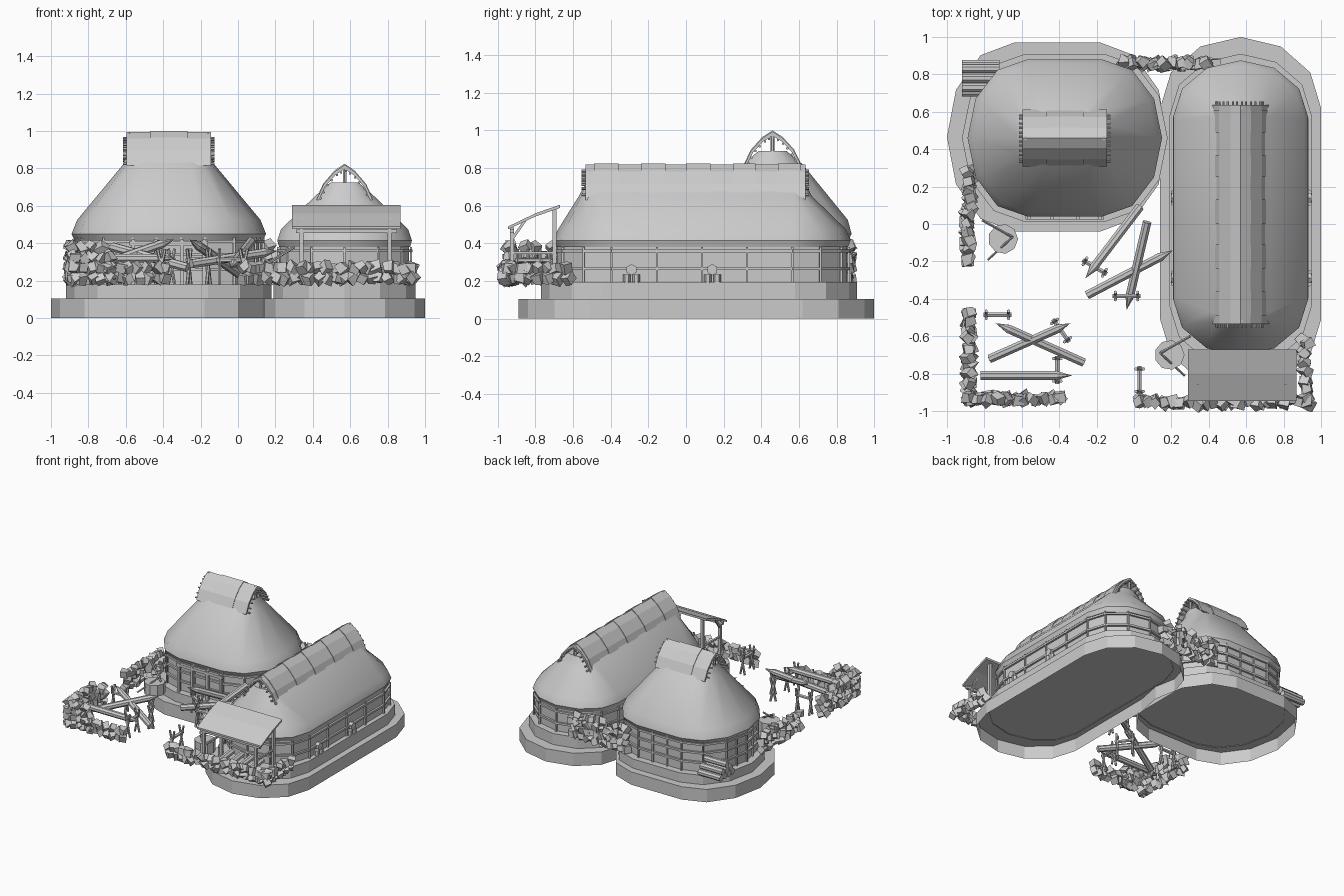
import bpy, bmesh, math, random
from mathutils import Vector, Matrix

random.seed(4)
if "Cube" in bpy.data.objects:
    bpy.data.objects.remove(bpy.data.objects["Cube"])

grey = bpy.data.materials.new("plain_grey")
grey.use_nodes = True
grey.diffuse_color = (0.6, 0.6, 0.6, 1)
grey.node_tree.nodes["Principled BSDF"].inputs["Base Color"].default_value = (0.6, 0.6, 0.6, 1)


def finish(name, bm, smooth=False):
    bmesh.ops.recalc_face_normals(bm, faces=bm.faces)
    me = bpy.data.meshes.new(name)
    bm.to_mesh(me)
    bm.free()
    me.materials.append(grey)
    ob = bpy.data.objects.new(name, me)
    bpy.context.collection.objects.link(ob)
    if smooth:
        bpy.ops.object.select_all(action='DESELECT')
        ob.select_set(True)
        bpy.context.view_layer.objects.active = ob
        bpy.ops.object.shade_smooth_by_angle(angle=math.radians(32))
    return ob


def beam(bm, a, b, r, sides=6, tip=0):
    """Round or square bar from a to b, with an optional pointed end at b."""
    a, b = Vector(a), Vector(b)
    d = (b - a).normalized()
    q = d.to_track_quat('Z', 'Y')
    def loop(c):
        return [bm.verts.new(c + q @ Vector((r * math.cos(t), r * math.sin(t), 0)))
                for t in (math.tau * (i + .5) / sides for i in range(sides))]
    lo, hi = loop(a), loop(b - d * tip)
    bm.faces.new(lo)
    for i in range(sides):
        j = (i + 1) % sides
        bm.faces.new((lo[i], lo[j], hi[j], hi[i]))
    if tip:
        p = bm.verts.new(b)
        for i in range(sides):
            bm.faces.new((hi[i], hi[(i + 1) % sides], p))
    else:
        bm.faces.new(hi)


def ring(c, axis, a, b, e, z, n=6):
    """Straight-sided oval: half length a, half width b, rounded end length e."""
    pts = []
    for s in (1, -1):
        for i in range(n + 1):
            t = -math.pi / 2 + math.pi * i / n
            u, v = s * (a - e + e * math.cos(t)), s * b * math.sin(t)
            pts.append(Vector((c[0] + (u if axis == 'x' else v), c[1] + (v if axis == 'x' else u), z)))
    return pts


def loft(name, rings, top=True, bottom=False, smooth=False):
    bm = bmesh.new()
    loops = [[bm.verts.new(p) for p in r] for r in rings]
    n = len(loops[0])
    for lo, hi in zip(loops, loops[1:]):
        for i in range(n):
            j = (i + 1) % n
            bm.faces.new((lo[i], lo[j], hi[j], hi[i]))
    if top:
        bm.faces.new(loops[-1])
    if bottom:
        bm.faces.new(loops[0])
    return finish(name, bm, smooth)


def ridge_cap(name, c, axis, half, eave, peak, panels):
    """Arched thatch shell over the ridge, with raised panels and pole ends."""
    def place(u, v, z):
        return (c[0] + u, c[1] + v, z) if axis == 'x' else (c[0] + v, c[1] + u, z)
    h = peak - eave
    def arch(lift):
        half_arch = [(-.155, 0), (-.115, .45), (-.055, .81), (0, 1)]
        pts = half_arch + [(-v, z) for v, z in half_arch[-2::-1]]
        return [(v * (1 + lift * 4), eave + z * (h + lift)) for v, z in pts]
    def shell(bm, u0, u1, out, inn):
        sec = arch(out) + arch(inn)[::-1]
        f = [bm.verts.new(place(u0, v, z)) for v, z in sec]
        g = [bm.verts.new(place(u1, v, z)) for v, z in sec]
        m = len(sec)
        for i in range(m):
            j = (i + 1) % m
            bm.faces.new((f[i], f[j], g[j], g[i]))
        for i in range(m // 2 - 1):
            for s in (f, g):
                bm.faces.new((s[i], s[i + 1], s[m - 2 - i], s[m - 1 - i]))
    bm = bmesh.new()
    shell(bm, -half, half, -.006, -.028)
    for u0, u1 in panels:
        shell(bm, u0, u1, 0, -.01)
    finish(name, bm)
    bm = bmesh.new()
    inner = arch(-.034)
    for s in (-1, 1):
        for (v0, z0), (v1, z1) in zip(inner, inner[1:]):
            for k in (.15, .6):
                v, z = v0 + (v1 - v0) * k, z0 + (z1 - z0) * k
                beam(bm, place(s * (half - .05), v, z), place(s * (half + .02), v, z), .007)
        beam(bm, place(s * (half - .015), 0, peak - .12), place(s * (half - .015), 0, peak - .01), .011)
    finish(name + "_poles", bm)


def wall_frame(name, pts, levels, top, step):
    """Rails and posts fixed to the outside of an oval wall."""
    bm = bmesh.new()
    low = pts[0].z
    for p, q in zip(pts, pts[1:] + pts[:1]):
        for z in levels:
            beam(bm, (p.x, p.y, z), (q.x, q.y, z), .011, 4)
        k = max(1, round((q - p).length / step))
        for i in range(k):
            m = p.lerp(q, i / k)
            beam(bm, (m.x, m.y, low), (m.x, m.y, top), .008, 4)
    finish(name, bm)


# Round house
A = (-.37, .46)
AB = (-.41, .465)
loft("round_house_base", [ring(AB, 'x', .59, .505, .36, z) for z in (0, .105)])
loft("round_house_step", [ring(A, 'x', .55, .45, .34, z) for z in (.1, .18)])
wallA = ring(A, 'x', .495, .395, .31, .18)
loft("round_house_wall", [wallA, ring(A, 'x', .495, .395, .31, .43)])
wall_frame("round_house_frame", ring(A, 'x', .505, .405, .31, .18), (.26, .34, .41), .43, .13)
loft("round_house_roof", [ring(A, 'x', .5, .4, .31, .41), ring(A, 'x', .52, .42, .32, .45),
                          ring(A, 'x', .49, .4, .31, .525), ring(A, 'x', .245, .16, .13, .82),
                          ring(A, 'x', .22, .075, .05, .89)], bottom=True, smooth=True)
ridge_cap("round_house_cap", A, 'x', .225, .815, 1.0, [(-.1, .1)])

# Long house
B = (.57, .055)
C = (.57, .085)
loft("long_house_base", [ring(B, 'y', .945, .43, .38, z) for z in (0, .105)])
loft("long_house_step", [ring((.57, .07), 'y', .84, .38, .33, z) for z in (.1, .195)])
wallB = ring(C, 'y', .77, .345, .3, .19)
loft("long_house_wall", [wallB, ring(C, 'y', .77, .345, .3, .39)])
wall_frame("long_house_frame", ring(C, 'y', .78, .355, .3, .19), (.265, .36), .38, .22)
loft("long_house_roof", [ring(C, 'y', .775, .35, .3, .38), ring(C, 'y', .79, .36, .3, .415),
                         ring(C, 'y', .765, .34, .29, .475), ring((.57, .05), 'y', .62, .16, .1, .65),
                         ring((.57, .05), 'y', .58, .075, .03, .725)], bottom=True, smooth=True)
ridge_cap("long_house_cap", (.57, .05), 'y', .585, .63, .825,
          [(-.54, -.41), (-.29, -.16), (-.05, .08), (.2, .32), (.44, .56)])

# Side wall brackets with a stone foot
bm = bmesh.new()
for x in (.215, .935):
    for y in (-.29, .14):
        for s in (-.025, .025):
            beam(bm, (x, y + s, .19), (x, y + s, .235), .02)
        beam(bm, (x - .015, y, .26), (x + .015, y, .26), .03)
finish("wall_brackets", bm)

# Doorway of the round house
bm = bmesh.new()
for x in (-.56, -.44, -.3, -.18):
    beam(bm, (x, .035, .18), (x, .035, .42), .014, 4)
beam(bm, (-.58, .035, .4), (-.16, .035, .4), .016, 4)
finish("doorway", bm)

# Porch
bm = bmesh.new()
roof = [(-.945, .475), (-.945, .49), (-.8, .56), (-.67, .605), (-.67, .588), (-.8, .543)]
ends = [[bm.verts.new((x, y, z)) for y, z in roof] for x in (.29, .87)]
for e in ends:
    bm.faces.new(e)
for i in range(6):
    j = (i + 1) % 6
    bm.faces.new((ends[0][i], ends[0][j], ends[1][j], ends[1][i]))
finish("porch_roof", bm)
bm = bmesh.new()
for x in (.34, .81):
    beam(bm, (x, -.925, .18), (x, -.925, .485), .015, 4)
    beam(bm, (x, -.7, .18), (x, -.7, .58), .015, 4)
    beam(bm, (x, -.925, .42), (x, -.85, .53), .01, 4)
    beam(bm, (x, -.925, .35), (x, -.7, .35), .01, 4)
beam(bm, (.31, -.925, .465), (.85, -.925, .465), .014, 4)
finish("porch_posts", bm)
bm = bmesh.new()
for i in range(4):
    x = .45 + .09 * i
    beam(bm, (x, -.88, .23), (x, -.72, .25), .025, 8)
finish("porch_logs", bm)

# Dry stone fences: start, end, number of courses
fences = [((-.05, .86), (.43, .86), 4), ((-.885, -.19), (-.885, .28), 3), ((-.88, -.94), (-.88, -.48), 4),
          ((-.88, -.935), (-.68, -.935), 4), ((-.68, -.935), (-.39, -.935), 2),
          ((.02, -.95), (.93, -.95), 2), ((.915, -.93), (.915, -.64), 2)]
bm = bmesh.new()
for p, q, courses in fences:
    p, q = Vector(p), Vector(q)
    count = round((q - p).length / .045)
    for row in range(courses):
        for i in range(count + 1):
            m = p.lerp(q, i / count)
            if row > 2 and random.random() < .35:
                continue
            pos = Vector((m.x + random.uniform(-.012, .012), m.y + random.uniform(-.012, .012), .213 + row * .056))
            spin = Matrix.Rotation(random.uniform(0, 3), 4, Vector((random.random(), random.random(), 1)))
            stone = bmesh.ops.create_cube(bm, size=.05, matrix=Matrix.Translation(pos) @ spin)
            for v in stone["verts"]:
                v.co += Vector([random.uniform(-.008, .008) for k in range(3)])
finish("stone_fences", bm)

# Sharpened stakes
stakes = [((.03, .09, .22), (-.26, -.29, .42)), ((-.25, -.38, .29), (.21, -.14, .36)),
          ((.07, .01, .41), (-.04, -.46, .27)), ((-.77, -.72, .27), (-.34, -.53, .42)),
          ((-.27, -.74, .27), (-.74, -.53, .4)), ((-.82, -.81, .32), (-.33, -.81, .32))]
bm = bmesh.new()
for a, b in stakes:
    beam(bm, a, b, .025, 8, tip=.08)
finish("sharpened_stakes", bm)

# Trestles: centre and direction in degrees
bm = bmesh.new()
for x, y, deg in [(-.73, -.485, 0), (-.39, -.57, -55), (-.41, -.78, 90), (.03, -.835, 90),
                  (-.21, -.23, -30), (-.04, -.385, 0)]:
    d = Vector((math.cos(math.radians(deg)), math.sin(math.radians(deg)), 0))
    n = Vector((-d.y, d.x, 0)) * .02
    c = Vector((x, y, 0))
    up = Vector((0, 0, 1))
    beam(bm, c - d * .075 + up * .31, c + d * .075 + up * .31, .013)
    for s in (-.06, .06):
        beam(bm, c + d * s + n + up * .18, c + d * s - n + up * .37, .009)
        beam(bm, c + d * s - n + up * .18, c + d * s + n + up * .37, .009)
finish("trestles", bm)

# Chopping blocks with leaning tools
bm = bmesh.new()
for x, y, s in [(-.7, -.08, 1), (.19, -.7, -1)]:
    beam(bm, (x, y, .18), (x, y, .27), .08, 9)
    beam(bm, (x - .08 * s, y - .11, .2), (x + .05 * s, y + .01, .32), .007)
    beam(bm, (x - .11 * s, y + .1, .38), (x + .05 * s, y + .01, .28), .008)
finish("chopping_blocks", bm)

# Log pile
bm = bmesh.new()
for row, count in enumerate((4, 3, 1)):
    for i in range(count):
        y = .78 + (i - (count - 1) / 2) * .05
        beam(bm, (-.92, y, .205 + row * .042), (-.72, y, .205 + row * .042), .025, 8)
finish("log_pile", bm)
